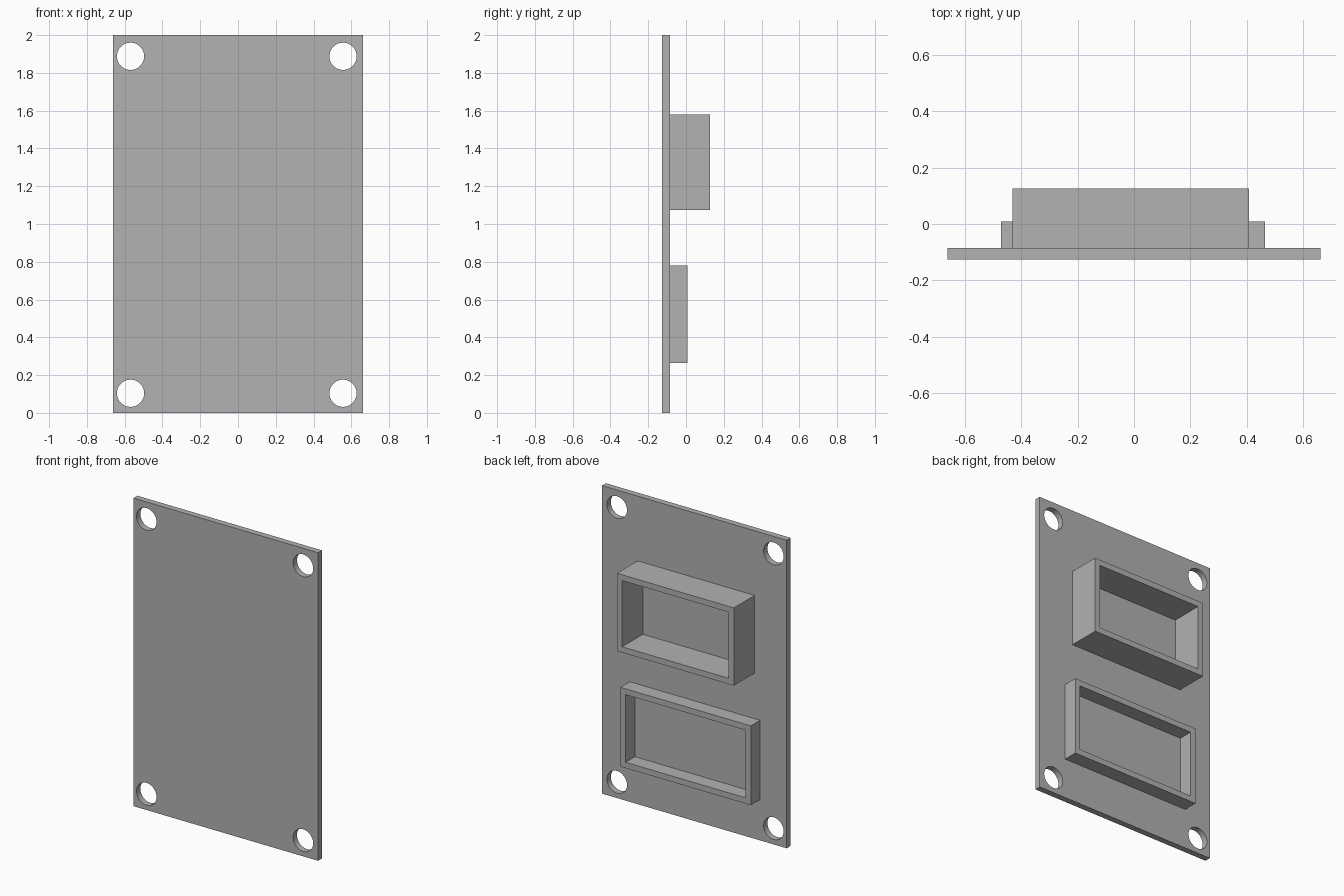
import bpy
import bmesh
from math import cos, sin, pi, radians
from mathutils import Matrix

cube = bpy.data.objects.get("Cube")
if cube:
    bpy.data.objects.remove(cube)

GREY = (0.445, 0.445, 0.445, 1)
grey = bpy.data.materials.new("plain grey")
grey.use_nodes = True
grey.diffuse_color = GREY
grey.node_tree.nodes["Principled BSDF"].inputs["Base Color"].default_value = GREY


def rectangle(x0, x1, z0, z1):
    return [(x0, z0), (x1, z0), (x1, z1), (x0, z1)]


def circle(cx, cz, r, sides=48):
    return [(cx + r * cos(2 * pi * i / sides), cz + r * sin(2 * pi * i / sides))
            for i in range(sides)]


def extruded_panel(name, outlines, front, back):
    """Fill the first outline, with the others as holes, between two depths."""
    curve = bpy.data.curves.new(name, "CURVE")
    curve.dimensions = "2D"
    curve.fill_mode = "BOTH"
    curve.extrude = (back - front) / 2
    for outline in outlines:
        spline = curve.splines.new("POLY")
        spline.points.add(len(outline) - 1)
        for point, (x, z) in zip(spline.points, outline):
            point.co = (x, z, 0, 1)
        spline.use_cyclic_u = True
    obj = bpy.data.objects.new(name, curve)
    bpy.context.collection.objects.link(obj)
    bpy.ops.object.select_all(action="DESELECT")
    obj.select_set(True)
    bpy.context.view_layer.objects.active = obj
    bpy.ops.object.convert(target="MESH")
    obj = bpy.context.object
    obj.name = name

    # Stand the panel upright and weld the caps to the walls
    mesh = obj.data
    bm = bmesh.new()
    bm.from_mesh(mesh)
    bm.transform(Matrix.Translation((0, (front + back) / 2, 0))
                 @ Matrix.Rotation(radians(90), 4, "X"))
    bmesh.ops.remove_doubles(bm, verts=bm.verts, dist=0.0001)
    bmesh.ops.recalc_face_normals(bm, faces=bm.faces)
    bm.to_mesh(mesh)
    bm.free()
    mesh.materials.clear()
    mesh.materials.append(grey)
    bpy.ops.object.shade_smooth_by_angle(angle=radians(30))
    return obj


def frame(name, x0, x1, z0, z1, back, wall=0.038):
    outer = rectangle(x0, x1, z0, z1)
    inner = rectangle(x0 + wall, x1 - wall, z0 + wall, z1 - wall)
    return extruded_panel(name, [outer, inner], PLATE_BACK, back)


PLATE_FRONT, PLATE_BACK = -0.126, -0.086

# Mounting plate with a screw hole in each corner
holes = [circle(x, z, 0.072) for x in (-0.569, 0.556) for z in (0.104, 1.888)]
extruded_panel("mounting_plate", [rectangle(-0.663, 0.663, 0, 2)] + holes,
               PLATE_FRONT, PLATE_BACK)

# Open rectangular frames on the back
frame("upper_frame", -0.432, 0.408, 1.075, 1.58, 0.126)
frame("lower_frame", -0.472, 0.465, 0.265, 0.78, 0.009)
